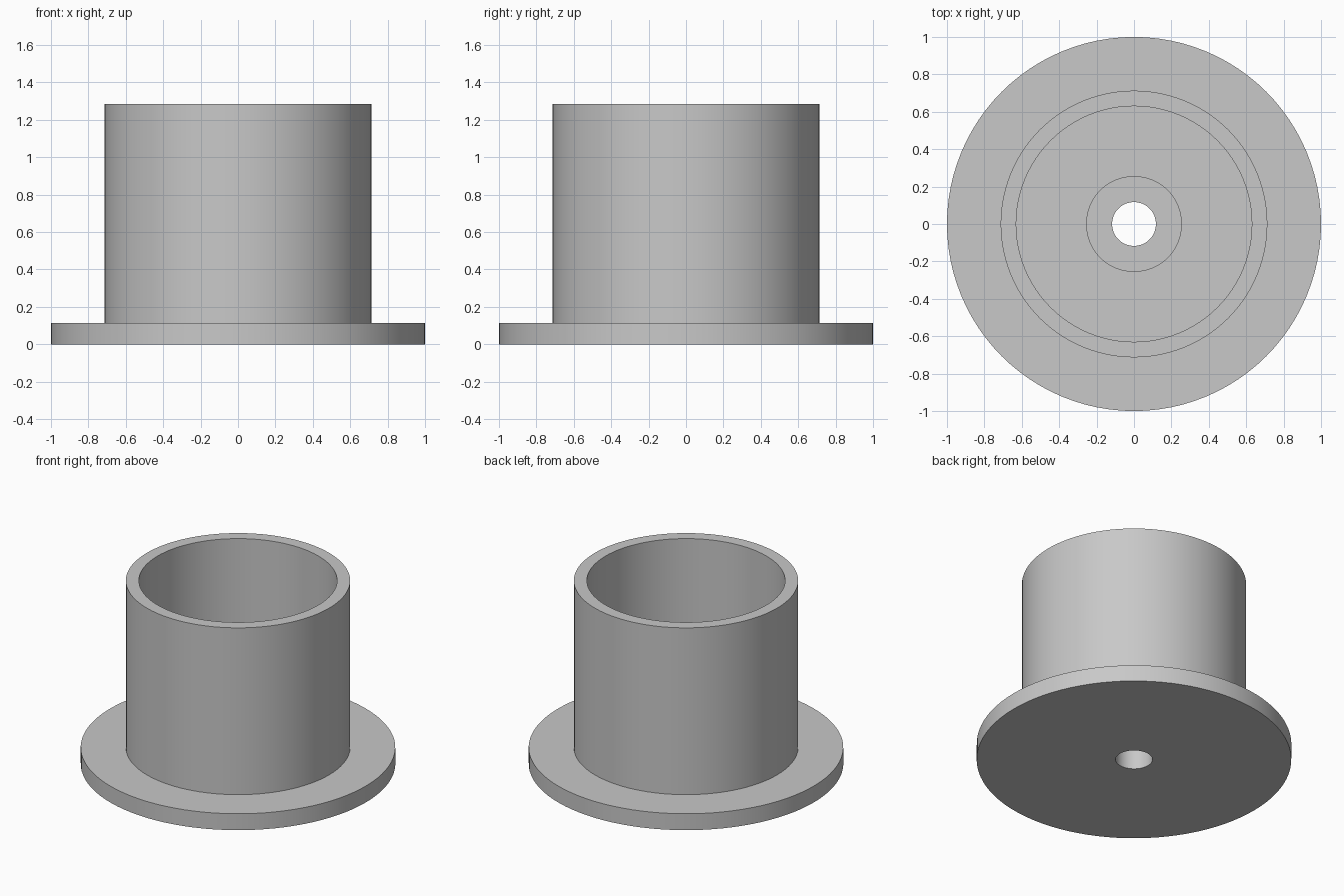
import bpy
import bmesh
from math import cos, sin, radians, tau

SEGMENTS = 96

cube = bpy.data.objects.get("Cube")
if cube:
    bpy.data.objects.remove(cube, do_unlink=True)

grey = bpy.data.materials.new("plain grey")
grey.use_nodes = True
colour = (0.58, 0.58, 0.58, 1)
grey.diffuse_color = colour
grey.node_tree.nodes["Principled BSDF"].inputs["Base Color"].default_value = colour


def lathe(name, profile):
    """Revolve a closed (radius, height) outline around the z axis."""
    bm = bmesh.new()
    rings = [[bm.verts.new((r * cos(tau * i / SEGMENTS), r * sin(tau * i / SEGMENTS), z))
              for i in range(SEGMENTS)] for r, z in profile]
    for lower, upper in zip(rings, rings[1:] + rings[:1]):
        for i in range(SEGMENTS):
            j = (i + 1) % SEGMENTS
            bm.faces.new((lower[i], lower[j], upper[j], upper[i]))
    bmesh.ops.recalc_face_normals(bm, faces=bm.faces)
    mesh = bpy.data.meshes.new(name)
    bm.to_mesh(mesh)
    bm.free()
    mesh.materials.append(grey)
    obj = bpy.data.objects.new(name, mesh)
    bpy.context.collection.objects.link(obj)
    bpy.ops.object.select_all(action="DESELECT")
    obj.select_set(True)
    bpy.context.view_layer.objects.active = obj
    bpy.ops.object.shade_smooth_by_angle(angle=radians(30))
    return obj


# Main sizes
flange_r, flange_top = 1.0, 0.115
tube_r, bore_r, tube_top = 0.713, 0.63, 1.285
hub_r, hole_r, hub_top = 0.256, 0.117, 0.34

# One continuous body: flange, hollow tube, inner floor, hub and through hole
lathe("flanged_sleeve", [
    (hole_r, 0), (flange_r, 0), (flange_r, flange_top),
    (tube_r, flange_top), (tube_r, tube_top),
    (bore_r, tube_top), (bore_r, flange_top),
    (hub_r, flange_top), (hub_r, hub_top), (hole_r, hub_top),
])
